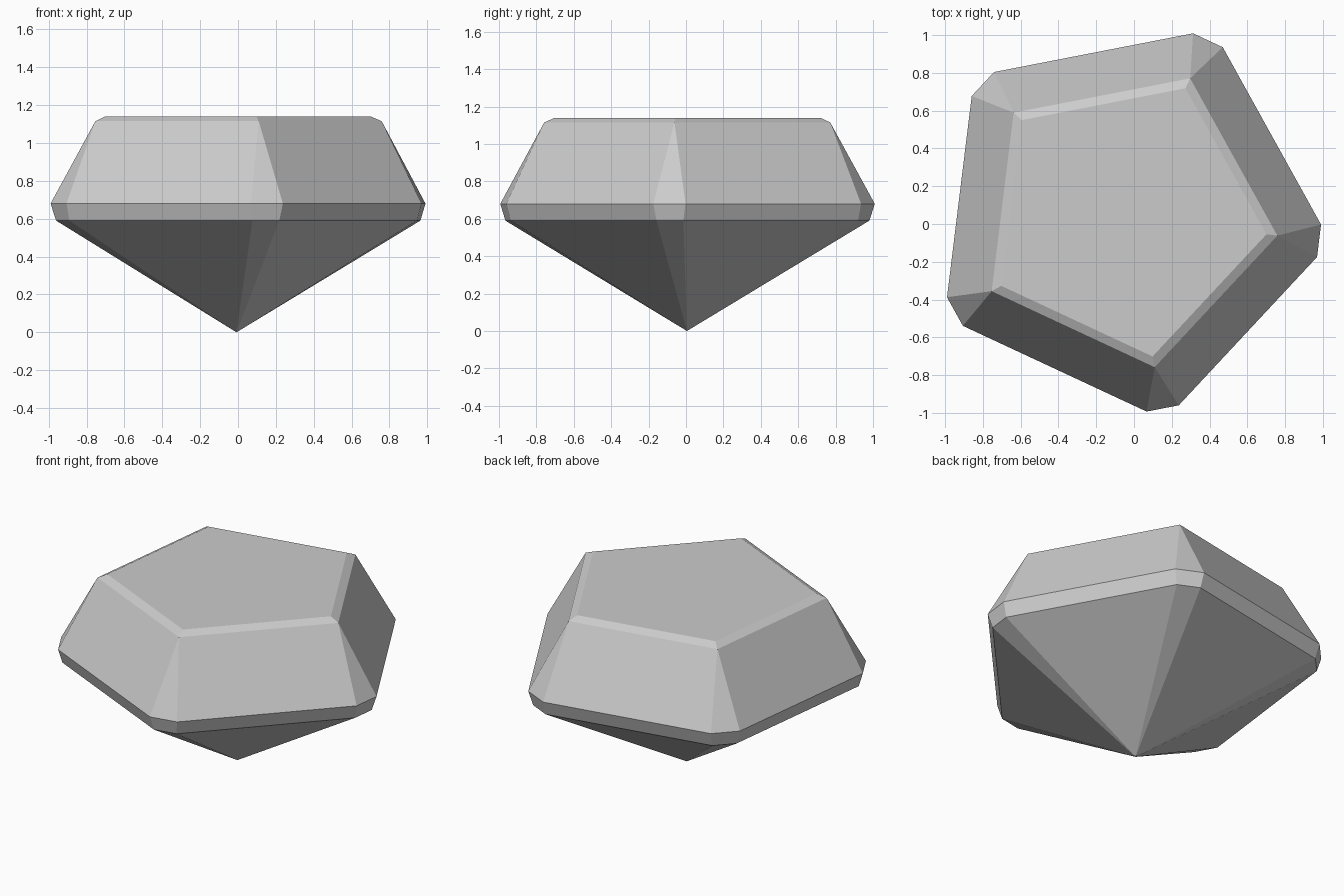
import bpy, bmesh
from math import sin, cos, radians

old = bpy.data.objects.get("Cube")
if old:
    bpy.data.objects.remove(old, do_unlink=True)

grey = bpy.data.materials.new("stone grey")
grey.use_nodes = True
colour = (0.6, 0.6, 0.6, 1)
grey.diffuse_color = colour
grey.node_tree.nodes["Principled BSDF"].inputs["Base Color"].default_value = colour

SIDES = 5
CENTRE = (-0.045, 0.037)
START = -7
bm = bmesh.new()


def ring(radius, z, half_corner=0):
    """Five-sided ring; each corner is a list of one point or two clipped points."""
    offsets = (-half_corner, half_corner) if half_corner else (0,)
    corners = []
    for i in range(SIDES):
        angles = [radians(START + 360 / SIDES * i + o) for o in offsets]
        corners.append([bm.verts.new((CENTRE[0] + radius * cos(a),
                                      CENTRE[1] + radius * sin(a), z)) for a in angles])
    return corners


def band(low, high):
    """Join two rings with side facets and clipped corner facets."""
    for i in range(SIDES):
        j = (i + 1) % SIDES
        bm.faces.new((low[i][-1], low[j][0], high[j][0], high[i][-1]))
        if len(low[i]) == 2:
            bm.faces.new(low[i] + high[i][::-1])


# Girdle, crown and table bevel
girdle_low = ring(1.01, 0.59, 4.1)
girdle_top = ring(1.036, 0.68, 4.8)
crown_top = ring(0.81, 1.115)
table = ring(0.752, 1.14)
band(girdle_low, girdle_top)
band(girdle_top, crown_top)
band(crown_top, table)
bm.faces.new([c[0] for c in table])

# Pavilion facets meeting at the lower point
tip = bm.verts.new((-0.008, 0.005, 0))
rim = [v for corner in girdle_low for v in corner]
for a, b in zip(rim, rim[1:] + rim[:1]):
    bm.faces.new((b, a, tip))

bmesh.ops.recalc_face_normals(bm, faces=bm.faces)
mesh = bpy.data.meshes.new("gemstone")
bm.to_mesh(mesh)
bm.free()
mesh.materials.append(grey)
gem = bpy.data.objects.new("gemstone", mesh)
bpy.context.collection.objects.link(gem)
